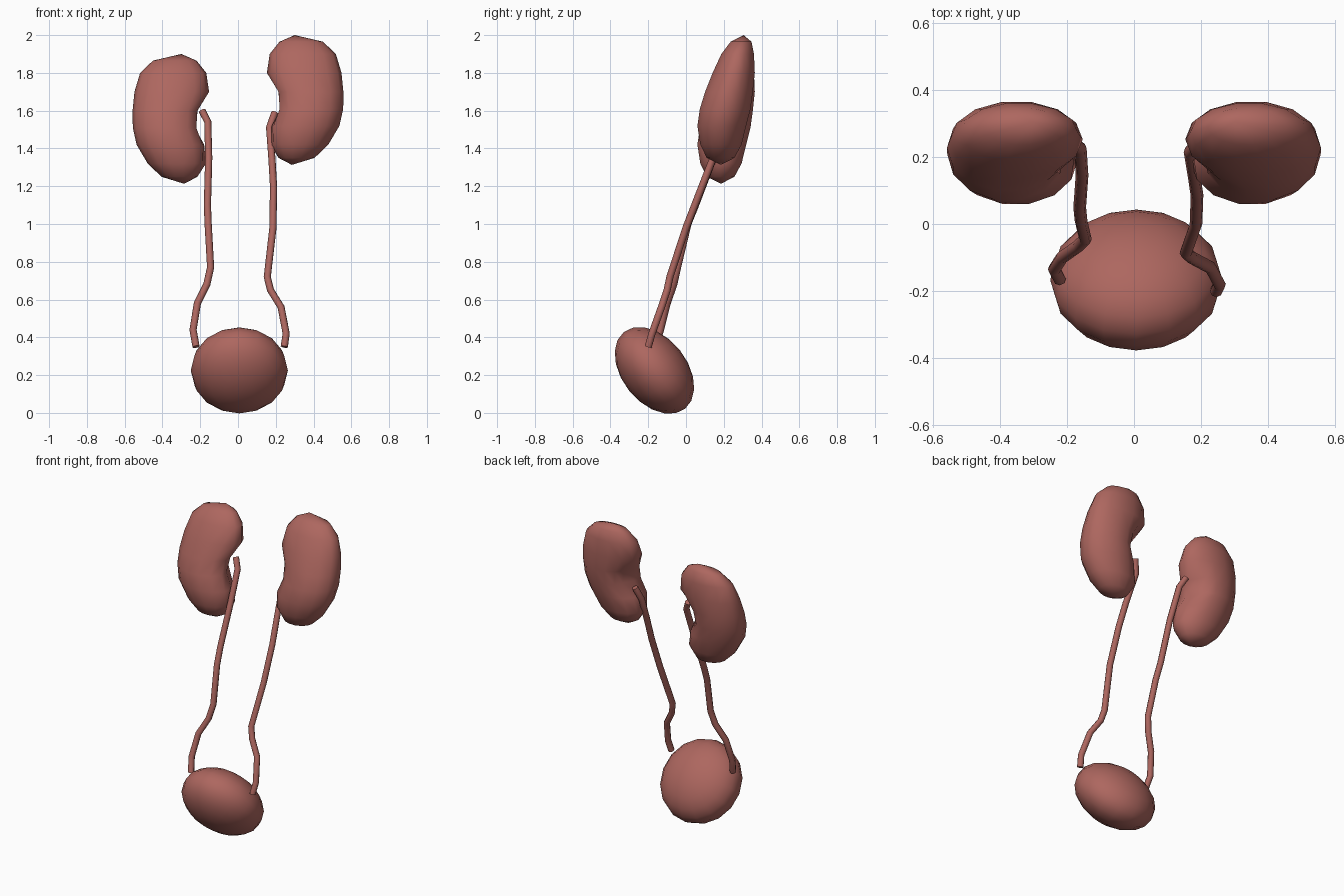
import bpy, bmesh, math

if "Cube" in bpy.data.objects:
    bpy.data.objects.remove(bpy.data.objects["Cube"])

flesh = bpy.data.materials.new("flesh")
flesh.diffuse_color = (0.42, 0.135, 0.115, 1)
flesh.use_nodes = True
flesh.node_tree.nodes["Principled BSDF"].inputs["Base Color"].default_value = flesh.diffuse_color


def add_mesh(name, bm):
    bmesh.ops.recalc_face_normals(bm, faces=bm.faces)
    me = bpy.data.meshes.new(name)
    bm.to_mesh(me)
    bm.free()
    me.materials.append(flesh)
    for p in me.polygons:
        p.use_smooth = True
    ob = bpy.data.objects.new(name, me)
    bpy.context.collection.objects.link(ob)
    return ob


# kidney cross-sections: z, medial x, lateral x, front y, back y, hilum depth
LEVELS = [
    (1.965, .220, .450, .235, .348, 0),
    (1.90, .168, .518, .185, .362, 0),
    (1.80, .153, .548, .138, .367, 0),
    (1.70, .195, .558, .098, .357, .035),
    (1.61, .200, .557, .070, .345, .05),
    (1.52, .168, .537, .057, .322, .02),
    (1.42, .170, .478, .073, .297, 0),
    (1.35, .215, .405, .108, .258, 0),
]
TOP, BOTTOM = (.30, .305, 2.0), (.285, .185, 1.313)
N = 14


def kidney(name, side, drop):
    bm = bmesh.new()

    def vert(x, y, z):
        return bm.verts.new((side * x, y, z - drop))

    rings = []
    for z, xm, xl, y0, y1, dent in LEVELS:
        ring = []
        for i in range(N):
            a = math.tau * i / N
            c, s = math.cos(a), math.sin(a)
            x = (xm + xl) / 2 + (xl - xm) / 2 * c
            y = (y0 + y1) / 2 + (y1 - y0) / 2 * s
            # hollow of the hilum, on the inner side towards the back
            near = max(0, math.cos(a - math.radians(155)))
            ring.append(vert(x + dent * near ** 6, y, z))
        rings.append(ring)
    top, bottom = vert(*TOP), vert(*BOTTOM)
    for i in range(N):
        j = (i + 1) % N
        bm.faces.new((top, rings[0][i], rings[0][j]))
        bm.faces.new((bottom, rings[-1][j], rings[-1][i]))
        for r, q in zip(rings, rings[1:]):
            bm.faces.new((r[i], q[i], q[j], r[j]))
    return add_mesh(name, bm)


kidney("left_kidney", 1, 0)
kidney("right_kidney", -1, 0.1)

# bladder: flattened ball tilted forward
bm = bmesh.new()
bmesh.ops.create_uvsphere(bm, u_segments=16, v_segments=10, radius=1)
bladder = add_mesh("bladder", bm)
bladder.scale = (.257, .26, .172)
bladder.rotation_euler = (math.radians(-51.5), 0, 0)
bladder.location = (.007, -.167, .225)


# ureters: thin tubes from kidney to bladder
def tube(name, points, radius):
    cu = bpy.data.curves.new(name, "CURVE")
    cu.dimensions = "3D"
    cu.bevel_depth = radius
    cu.bevel_resolution = 2
    cu.use_fill_caps = True
    sp = cu.splines.new("POLY")
    sp.points.add(len(points) - 1)
    for p, co in zip(sp.points, points):
        p.co = (*co, 1)
    sp.use_smooth = True
    cu.materials.append(flesh)
    ob = bpy.data.objects.new(name, cu)
    bpy.context.collection.objects.link(ob)
    bpy.ops.object.select_all(action="DESELECT")
    ob.select_set(True)
    bpy.context.view_layer.objects.active = ob
    bpy.ops.object.convert(target="MESH")


tube("right_ureter", [
    (-.19, .25, 1.60), (-.16, .225, 1.54), (-.155, .145, 1.35),
    (-.162, .05, 1.10), (-.158, .01, 1.0), (-.145, -.045, .77),
    (-.165, -.065, .68), (-.215, -.10, .58), (-.238, -.135, .44),
    (-.222, -.165, .35)], .019)
tube("left_ureter", [
    (.195, .245, 1.59), (.167, .215, 1.51), (.18, .14, 1.34),
    (.188, .085, 1.20), (.185, 0, .98), (.155, -.085, .72),
    (.172, -.10, .65), (.228, -.13, .56), (.255, -.18, .42),
    (.245, -.20, .35)], .019)
